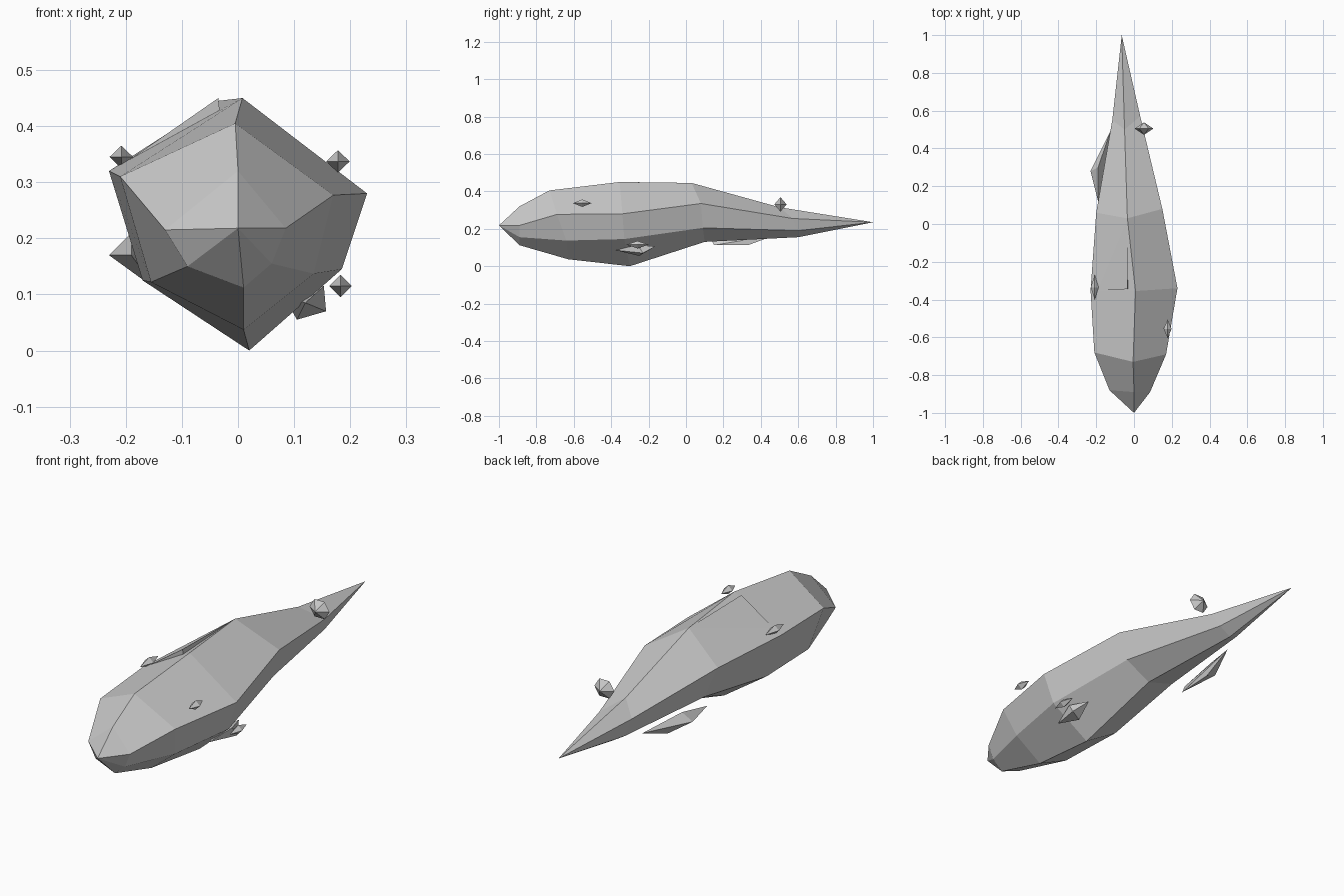
import bpy, bmesh
from math import cos, sin, tau
from mathutils import Vector

if "Cube" in bpy.data.objects:
    bpy.data.objects.remove(bpy.data.objects["Cube"])


def finish(bm, name):
    bmesh.ops.recalc_face_normals(bm, faces=bm.faces)
    me = bpy.data.meshes.new(name)
    bm.to_mesh(me)
    bm.free()
    ob = bpy.data.objects.new(name, me)
    bpy.context.collection.objects.link(ob)
    return ob


def loft(name, rings, nose, tail):
    """Skin equal-length rings and close both ends to a point."""
    bm = bmesh.new()
    loops = [[bm.verts.new(p) for p in r] for r in rings]
    n = len(loops[0])
    for a, b in zip(loops, loops[1:]):
        for i in range(n):
            j = (i + 1) % n
            bm.faces.new((a[i], a[j], b[j], b[i]))
    for point, loop in ((nose, loops[0]), (tail, loops[-1])):
        v = bm.verts.new(point)
        for i in range(n):
            bm.faces.new((v, loop[i], loop[(i + 1) % n]))
    return finish(bm, name)


def gem(name, centre, size, sides=4, axis=1):
    """Pointed double pyramid with half sizes given in x, y, z."""
    bm = bmesh.new()
    u, w = [k for k in range(3) if k != axis]
    ring = []
    for i in range(sides):
        p = [0, 0, 0]
        p[u], p[w] = cos(tau * i / sides) * size[u], sin(tau * i / sides) * size[w]
        ring.append(bm.verts.new(Vector(centre) + Vector(p)))
    for s in (-1, 1):
        p = [0, 0, 0]
        p[axis] = s * size[axis]
        v = bm.verts.new(Vector(centre) + Vector(p))
        for i in range(sides):
            bm.faces.new((v, ring[i], ring[(i + 1) % sides]))
    return finish(bm, name)


def hull(name, points):
    bm = bmesh.new()
    for p in points:
        bm.verts.new(p)
    bmesh.ops.convex_hull(bm, input=bm.verts)
    return finish(bm, name)


# Body rings: top, upper right, lower right, bottom, lower left, upper left
mid = [(.23, -.34, .28), (.185, -.33, .145), (.02, -.30, 0),
       (-.17, -.33, .125), (-.23, -.35, .32)]
rings = [
    [(0, -.89, .32), (.085, -.89, .218), (.06, -.89, .155),
     (.01, -.89, .112), (-.09, -.885, .15), (-.13, -.88, .215)],
    [(-.005, -.73, .405), (.17, -.69, .277), (.135, -.64, .137),
     (.01, -.63, .037), (-.155, -.65, .122), (-.21, -.68, .31)],
    [(.008, -.355, .45)] + mid,
    [(-.035, .03, .445), (.15, .08, .335), (.115, .09, .205),
     (0, .10, .13), (-.15, .08, .185), (-.2, .06, .32)],
    [(-.05, .50, .315), (.033, .57, .255), (.01, .60, .19),
     (-.045, .60, .155), (-.10, .58, .185), (-.115, .55, .255)],
]
loft("body", rings, (0, -1, .218), (-.065, 1, .235))

# Raised plate along the left of the back, with its step at the front
hull("back_plate", [(-.035, -.345, .45), (-.215, -.35, .325), (-.03, -.34, .40),
                    (-.035, .03, .445), (-.195, .06, .32), (-.05, .0, .39)])

# Small fins
gem("right_upper_fin", (.178, -.555, .337), (.021, .05, .02))
gem("left_upper_fin", (-.208, -.335, .345), (.021, .065, .02))
gem("right_lower_spike", (.183, -.26, .115), (.02, .06, .02))
gem("tail_crest", (.053, .505, .33), (.05, .033, .045), sides=6)

# Larger belly fins
hull("right_belly_fin", [(.08, -.27, .10), (.105, -.25, .055), (.157, -.23, .07),
                         (.153, -.26, .115), (.12, -.375, .085), (.12, -.165, .105)])
hull("left_belly_fin", [(-.23, .28, .17), (-.15, .15, .112), (-.14, .33, .112),
                        (-.125, .49, .17), (-.19, .12, .17), (-.19, .30, .21)])
